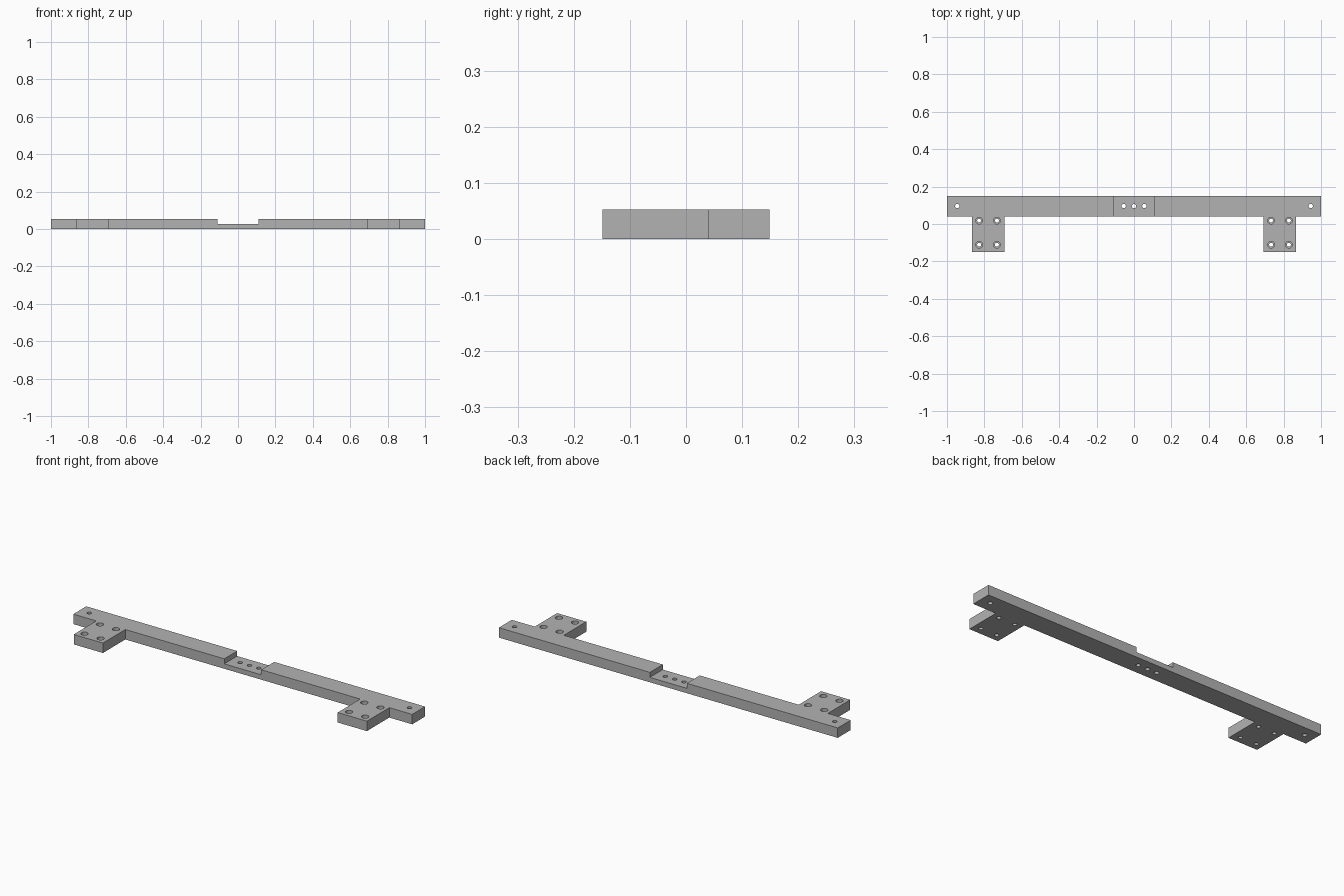
import bpy, bmesh, math
from mathutils import Matrix

if "Cube" in bpy.data.objects:
    bpy.data.objects.remove(bpy.data.objects["Cube"])

H = 0.053            # plate thickness
Y0, Y1 = 0.04, 0.149  # crossbar front and back
YT = -0.149           # front of the mounting tabs
NOTCH, NOTCH_Z = 0.109, 0.026
TAB_IN, TAB_OUT = 0.693, 0.865

grey = bpy.data.materials.new("grey metal")
grey.diffuse_color = (0.45, 0.45, 0.45, 1)
grey.use_nodes = True
grey.node_tree.nodes["Principled BSDF"].inputs["Base Color"].default_value = grey.diffuse_color


def make_object(name, bm):
    bmesh.ops.recalc_face_normals(bm, faces=bm.faces[:])
    mesh = bpy.data.meshes.new(name)
    bm.to_mesh(mesh)
    bm.free()
    mesh.materials.append(grey)
    ob = bpy.data.objects.new(name, mesh)
    bpy.context.collection.objects.link(ob)
    return ob


def add_cylinder(bm, x, y, z0, z1, r):
    bmesh.ops.create_cone(bm, cap_ends=True, segments=32, radius1=r, radius2=r, depth=z1 - z0,
                          matrix=Matrix.Translation((x, y, (z0 + z1) / 2)))


# Crossbar with two tabs: mirrored outline, extruded upward
right = [(TAB_IN, Y0), (TAB_IN, YT), (TAB_OUT, YT), (TAB_OUT, Y0), (1, Y0), (1, Y1)]
outline = right + [(-x, y) for x, y in reversed(right)]
bm = bmesh.new()
face = bm.faces.new([bm.verts.new((x, y, 0)) for x, y in outline])
top = bmesh.ops.extrude_face_region(bm, geom=[face])["geom"]
bmesh.ops.translate(bm, vec=(0, 0, H), verts=[v for v in top if isinstance(v, bmesh.types.BMVert)])
bracket = make_object("mounting_bracket", bm)

# Centre notch cutter
bm = bmesh.new()
bmesh.ops.create_cube(bm, size=1, matrix=Matrix.Translation((0, 0.095, NOTCH_Z + 0.05))
                      @ Matrix.Diagonal((2 * NOTCH, 0.2, 0.1, 1)))
notch = make_object("notch_cutter", bm)

# Through holes: bar ends, notch centre and tabs
tab_holes = [(s * x, y) for s in (-1, 1) for x in (0.733, 0.828) for y in (0.018, -0.111)]
bm = bmesh.new()
for x in (-0.945, -0.055, 0, 0.055, 0.945):
    add_cylinder(bm, x, 0.096, -0.05, 0.1, 0.0115)
for x, y in tab_holes:
    add_cylinder(bm, x, y, -0.05, 0.1, 0.0105)
holes = make_object("hole_cutter", bm)

# Counterbores on the tab holes
bm = bmesh.new()
for x, y in tab_holes:
    add_cylinder(bm, x, y, 0.027, 0.1, 0.018)
bores = make_object("counterbore_cutter", bm)

# Cut everything and bake the result
for cutter in (notch, bores, holes):
    cutter.hide_render = True
    mod = bracket.modifiers.new(cutter.name, 'BOOLEAN')
    mod.operation = 'DIFFERENCE'
    mod.solver = 'EXACT'
    mod.object = cutter
deps = bpy.context.evaluated_depsgraph_get()
result = bpy.data.meshes.new_from_object(bracket.evaluated_get(deps))
bracket.modifiers.clear()
bracket.data = result
for cutter in (notch, bores, holes):
    bpy.data.objects.remove(cutter)

# Smooth hole walls, sharp edges
bpy.context.view_layer.objects.active = bracket
bracket.select_set(True)
bpy.ops.object.shade_smooth_by_angle(angle=math.radians(30))
